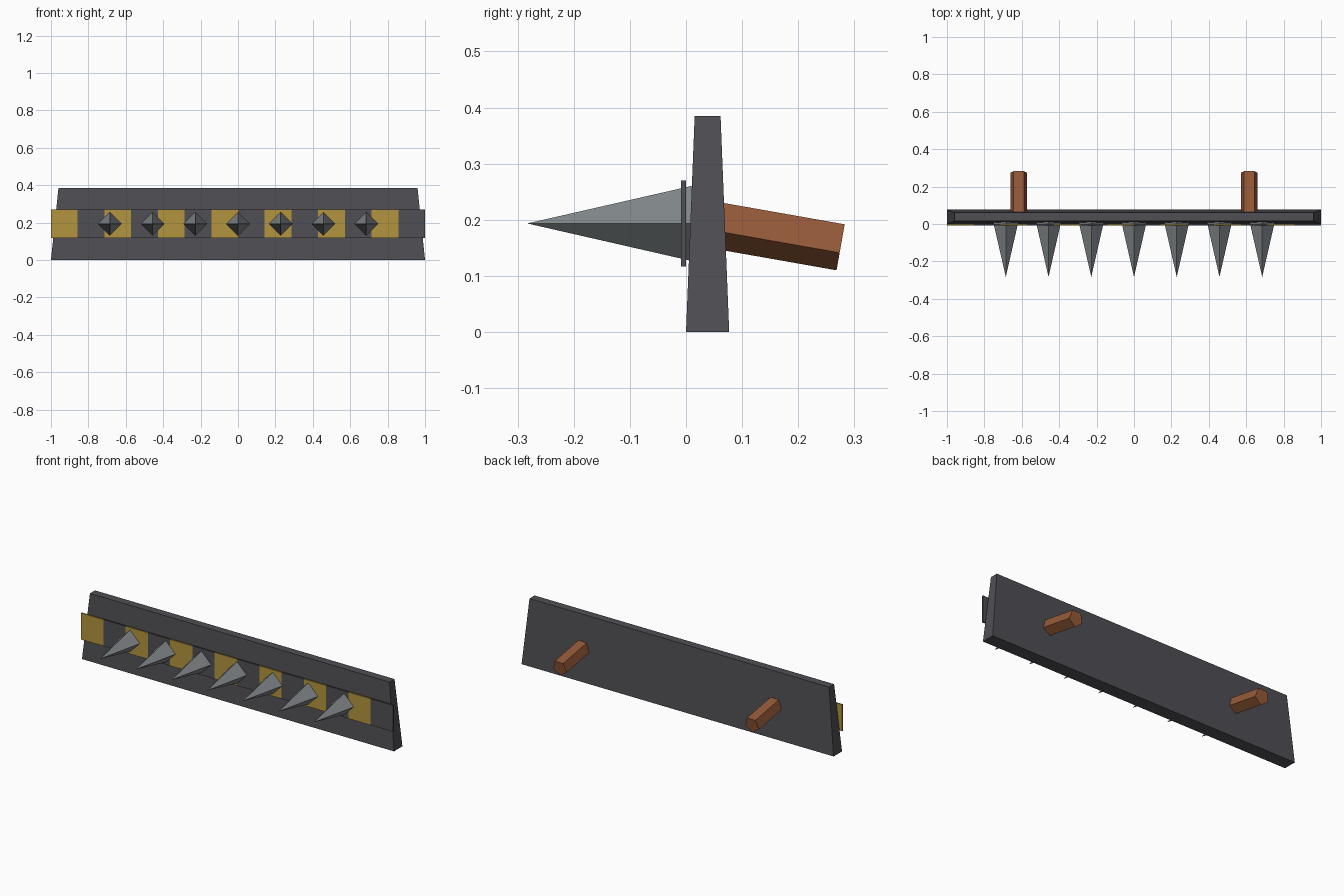
import bpy, bmesh, math
from mathutils import Matrix, Vector

if "Cube" in bpy.data.objects:
    bpy.data.objects.remove(bpy.data.objects["Cube"])


def material(name, rgb):
    m = bpy.data.materials.new(name)
    m.diffuse_color = (*rgb, 1)
    m.use_nodes = True
    m.node_tree.nodes["Principled BSDF"].inputs["Base Color"].default_value = m.diffuse_color
    return m


DARK = material("dark_iron", (0.08, 0.08, 0.09))
YELLOW = material("warning_yellow", (0.45, 0.30, 0.05))
STEEL = material("spike_steel", (0.22, 0.24, 0.25))
RUST = material("rust_brown", (0.30, 0.10, 0.04))


def finish(bm, name, *mats):
    bmesh.ops.recalc_face_normals(bm, faces=bm.faces)
    mesh = bpy.data.meshes.new(name)
    bm.to_mesh(mesh)
    bm.free()
    for m in mats:
        mesh.materials.append(m)
    obj = bpy.data.objects.new(name, mesh)
    bpy.context.collection.objects.link(obj)
    return obj


def box(x0, x1, y0, y1, z0, z1):
    bm = bmesh.new()
    bmesh.ops.create_cube(bm, size=1)
    for v in bm.verts:
        v.co = (x1 if v.co.x > 0 else x0, y1 if v.co.y > 0 else y0, z1 if v.co.z > 0 else z0)
    return bm


def prism(name, start, end, r0, r1, sides, mat, spin=0):
    """Low-poly cylinder or cone from start to end; spin turns it about its axis."""
    start, end = Vector(start), Vector(end)
    axis = (end - start).normalized()
    side = Vector((1, 0, 0))
    up = side.cross(axis)
    bm = bmesh.new()
    ring0, ring1 = [], []
    for i in range(sides):
        a = spin + math.tau * i / sides
        d = side * math.cos(a) - up * math.sin(a) if up.z < 0 else side * math.cos(a) + up * math.sin(a)
        ring0.append(bm.verts.new(start + d * r0))
        if r1:
            ring1.append(bm.verts.new(end + d * r1))
    tip = None if r1 else bm.verts.new(end)
    bm.faces.new(ring0)
    if r1:
        bm.faces.new(ring1)
    for i in range(sides):
        j = (i + 1) % sides
        if r1:
            bm.faces.new((ring0[i], ring0[j], ring1[j], ring1[i]))
        else:
            bm.faces.new((ring0[i], ring0[j], tip))
    return finish(bm, name, mat)


# Tapered main plate
bm = box(-1, 1, 0, 0.077, 0, 0.385)
for v in bm.verts:
    if v.co.z > 0.2:
        v.co.x *= 0.96
        v.co.y = 0.0385 + (v.co.y - 0.0385) * 0.6
finish(bm, "main_plate", DARK)

# Striped warning strip: 14 equal segments, alternating yellow and dark
N = 14
bm = box(-1, 1, -0.009, 0, 0.117, 0.27)
for i in range(1, N):
    bmesh.ops.bisect_plane(bm, geom=bm.verts[:] + bm.edges[:] + bm.faces[:],
                           plane_co=(-1 + 2 * i / N, 0, 0), plane_no=(1, 0, 0))
for f in bm.faces:
    segment = int((f.calc_center_median().x + 0.9999) / 2 * N)
    f.material_index = min(segment, N - 1) % 2
finish(bm, "warning_strip", YELLOW, DARK)

# Row of seven four-sided spikes
for i in range(-3, 4):
    x = i * 0.2285
    prism("spike", (x, 0.015, 0.1935), (x, -0.283, 0.1935), 0.068, 0, 4, STEEL)

# Two five-sided mounting pegs, sloping down at the back
slope = math.radians(10)
for x in (-0.616, 0.616):
    end = Vector((x, 0.2763, 0.1553))
    start = end - Vector((0, math.cos(slope), -math.sin(slope))) * 0.235
    prism("mounting_peg", start, end, 0.046, 0.046, 5, RUST, math.radians(-90))
